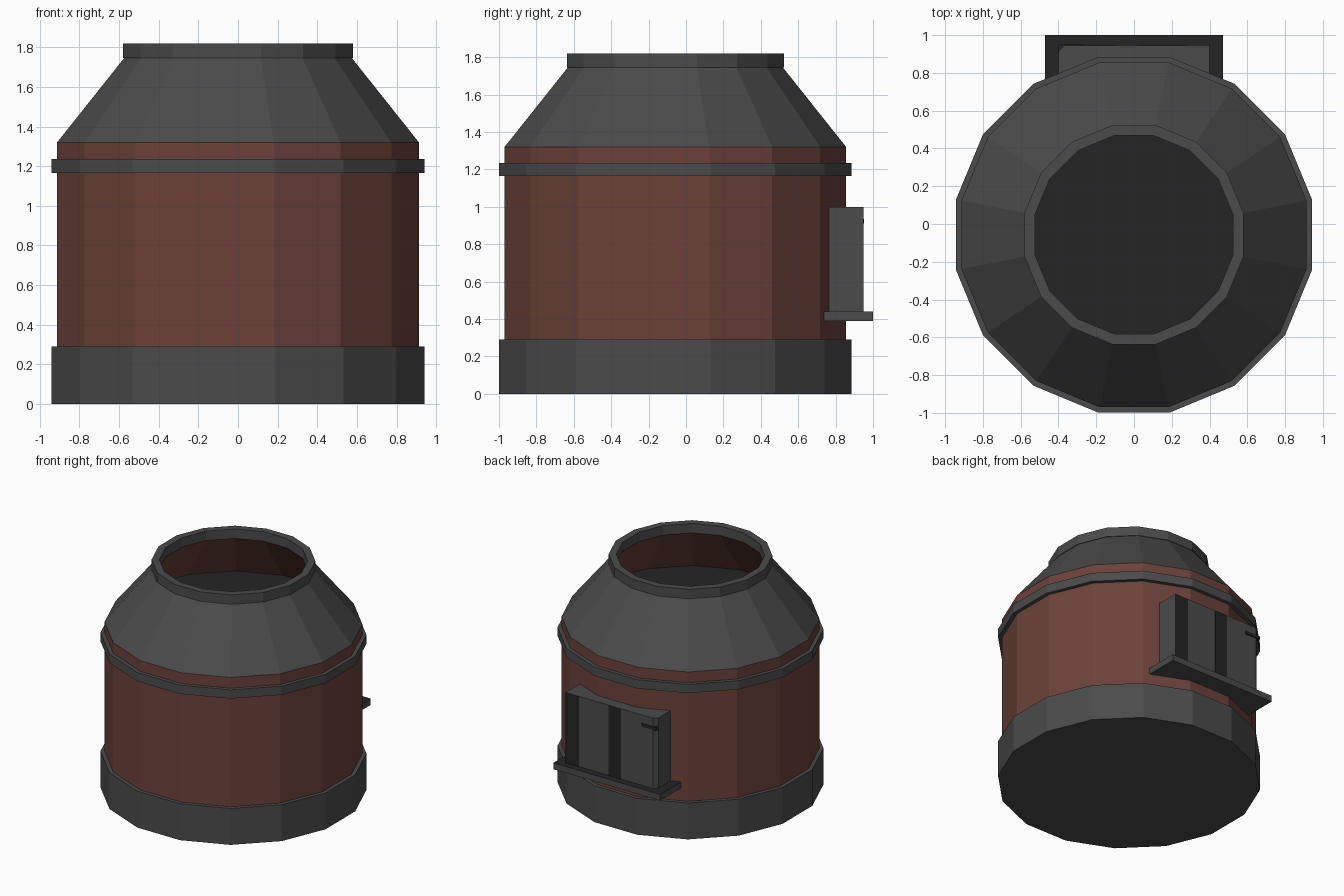
import bpy, bmesh, math

if "Cube" in bpy.data.objects:
    bpy.data.objects.remove(bpy.data.objects["Cube"])

SIDES = 16
CY = -0.057                       # axis of the round body
K = 1 / math.cos(math.pi / SIDES)  # flat radius -> corner radius


def mat(name, rgb):
    m = bpy.data.materials.new(name)
    m.diffuse_color = (*rgb, 1)
    m.use_nodes = True
    m.node_tree.nodes["Principled BSDF"].inputs["Base Color"].default_value = m.diffuse_color
    return m


grey = mat("dark grey metal", (0.07, 0.07, 0.07))
brown = mat("red brown", (0.15, 0.055, 0.042))
black = mat("near black", (0.018, 0.018, 0.018))


def finish(bm, name, mats):
    me = bpy.data.meshes.new(name)
    bm.to_mesh(me)
    bm.free()
    for m in mats:
        me.materials.append(m)
    ob = bpy.data.objects.new(name, me)
    bpy.context.collection.objects.link(ob)
    return ob


def lathe(name, profile, m):
    """Revolve (flat radius, z) points; surface faces right of travel."""
    bm = bmesh.new()
    rings = []
    for r, z in profile:
        ring = []
        for i in range(SIDES):
            a = math.tau * (i + 0.5) / SIDES
            ring.append(bm.verts.new((r * K * math.cos(a), CY + r * K * math.sin(a), z)))
        rings.append(ring)
    for a, b in zip(rings, rings[1:]):
        for i in range(SIDES):
            j = (i + 1) % SIDES
            bm.faces.new((a[i], a[j], b[j], b[i]))
    bmesh.ops.remove_doubles(bm, verts=bm.verts, dist=1e-5)
    return finish(bm, name, [m])


def prism(name, outline, z0, z1, mats):
    """Extrude an anticlockwise xy outline; a second material goes on top."""
    bm = bmesh.new()
    lo = [bm.verts.new((x, y, z0)) for x, y in outline]
    hi = [bm.verts.new((x, y, z1)) for x, y in outline]
    n = len(outline)
    bm.faces.new(lo[::-1])
    top = bm.faces.new(hi)
    for i in range(n):
        j = (i + 1) % n
        bm.faces.new((lo[i], lo[j], hi[j], hi[i]))
    top.material_index = len(mats) - 1
    return finish(bm, name, mats)


def box(name, x0, x1, y0, y1, z0, z1, *mats):
    return prism(name, [(x0, y0), (x1, y0), (x1, y1), (x0, y1)], z0, z1, mats)


# Round body
lathe("base", [(0, 0), (0.942, 0), (0.942, 0.29), (0.90, 0.29)], grey)
lathe("body_wall", [(0.913, 0.29), (0.913, 1.32)], brown)
lathe("band", [(0.90, 1.165), (0.942, 1.165), (0.942, 1.235), (0.90, 1.235)], grey)
lathe("cone_roof", [(0.913, 1.32), (0.575, 1.745)], grey)
lathe("rim", [(0.525, 1.745), (0.58, 1.745), (0.58, 1.82), (0.525, 1.82), (0.525, 1.745)], grey)

# Inside of the opening
lathe("cone_lining", [(0.525, 1.745), (0.87, 1.322)], brown)
lathe("inner_floor", [(0.912, 1.32), (0, 1.32)], black)

# Hatch on the back, with one cut corner
prism("hatch_box", [(-0.40, 0.76), (0.40, 0.76), (0.40, 0.945), (-0.37, 0.945), (-0.40, 0.915)],
      0.44, 1.0, [grey])
box("hatch_sill", -0.47, 0.47, 0.73, 1.0, 0.39, 0.44, grey, black)
for i, (x0, x1) in enumerate([(0.28, 0.40), (-0.09, 0.02)]):
    box(f"hatch_stripe_{i + 1}", x0, x1, 0.942, 0.948, 0.44, 0.998, black)
box("hatch_latch", -0.40, -0.27, 0.92, 0.952, 0.91, 0.935, black)
